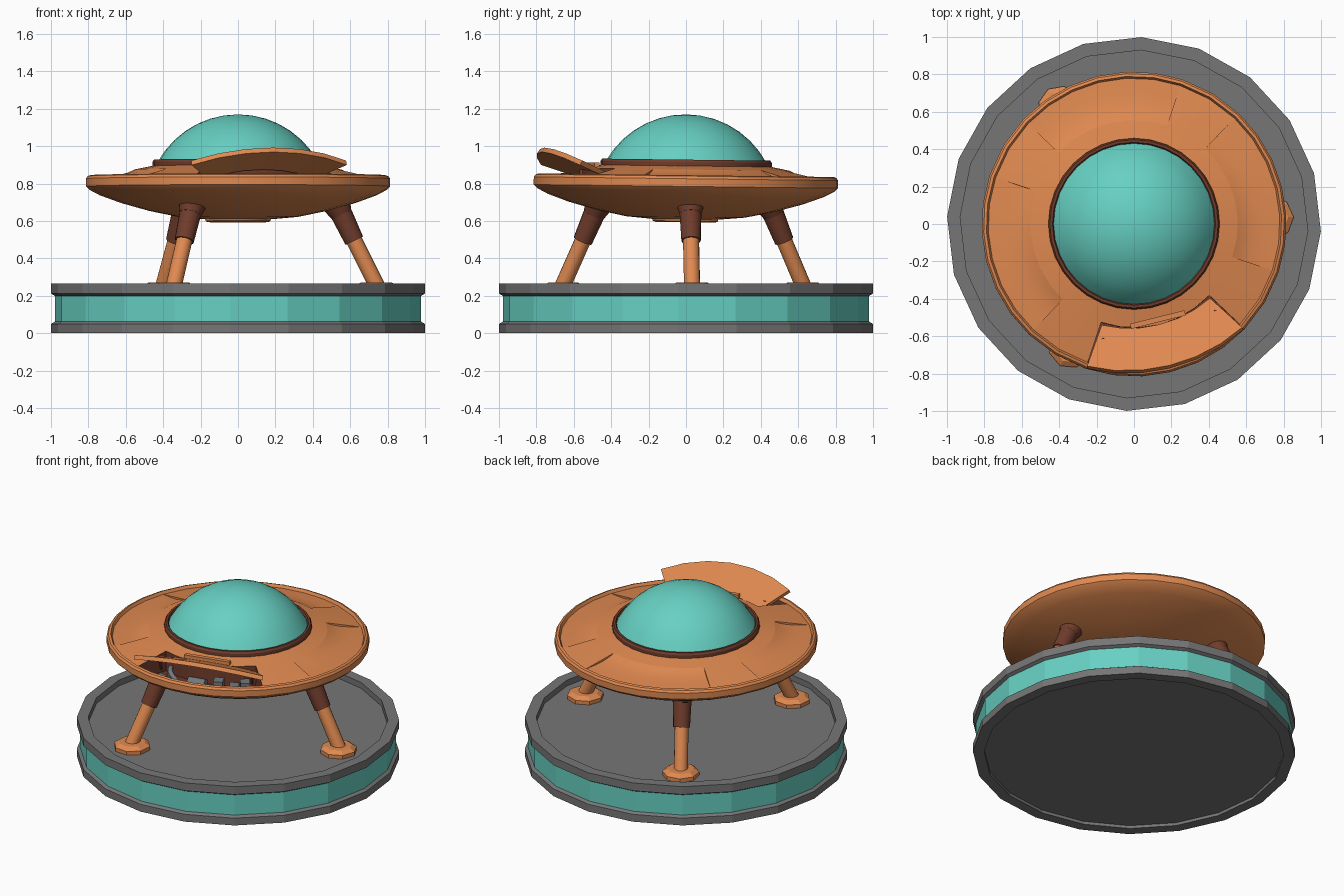
import bpy, bmesh, math
from mathutils import Matrix, Vector

if "Cube" in bpy.data.objects:
    bpy.data.objects.remove(bpy.data.objects["Cube"])


def material(name, rgb):
    m = bpy.data.materials.new(name)
    m.diffuse_color = (*rgb, 1)
    m.use_nodes = True
    m.node_tree.nodes["Principled BSDF"].inputs["Base Color"].default_value = m.diffuse_color
    return m


ORANGE = material("orange_paint", (0.74, 0.25, 0.08))
TEAL = material("teal", (0.135, 0.63, 0.54))
GRAY = material("gray", (0.18, 0.18, 0.18))
BROWN = material("dark_brown", (0.16, 0.045, 0.025))
STEEL = material("steel", (0.17, 0.19, 0.21))

# The whole saucer leans very slightly, front edge up
PIVOT = Matrix.Translation((0, 0, 0.84))
TILT = PIVOT @ Matrix.Rotation(math.radians(-0.7), 4, 'X') @ PIVOT.inverted()


def finish(name, bm, mats, smooth=None, matrix=None):
    if matrix:
        bm.transform(matrix)
    me = bpy.data.meshes.new(name)
    bm.to_mesh(me)
    bm.free()
    for m in mats:
        me.materials.append(m)
    if smooth:
        me.shade_smooth()
        me.set_sharp_from_angle(angle=math.radians(smooth))
    ob = bpy.data.objects.new(name, me)
    bpy.context.collection.objects.link(ob)
    return ob


def lathe(name, profile, angles, mats, smooth=None, matrix=None, skip=None, slots=None):
    """Spin an (r, z) profile through a full turn; r = 0 makes a pole."""
    bm = bmesh.new()
    rings = []
    for r, z in profile:
        if r == 0:
            rings.append([bm.verts.new((0, 0, z))] * len(angles))
        else:
            rings.append([bm.verts.new((r * math.cos(a), r * math.sin(a), z)) for a in angles])
    n = len(angles)
    for i in range(len(profile) - 1):
        for k in range(n):
            if skip and skip(i, k):
                continue
            q = [rings[i][k], rings[i][(k + 1) % n], rings[i + 1][(k + 1) % n], rings[i + 1][k]]
            f = bm.faces.new(list(dict.fromkeys(q)))
            if slots:
                f.material_index = slots[i]
    return finish(name, bm, mats, smooth, matrix)


def sector(name, profile, angles, mat, closed=False, smooth=30, matrix=None):
    """Sweep a profile over part of a turn, with both ends capped."""
    bm = bmesh.new()
    cols = [[bm.verts.new((r * math.cos(a), r * math.sin(a), z)) for r, z in profile] for a in angles]
    n = len(profile)
    for c, d in zip(cols, cols[1:]):
        for i in range(n if closed else n - 1):
            j = (i + 1) % n
            bm.faces.new((c[i], c[j], d[j], d[i]))
    bm.faces.new(cols[0])
    bm.faces.new(cols[-1])
    bmesh.ops.recalc_face_normals(bm, faces=bm.faces)
    bm.normal_update()
    # open trays face up
    if not closed and sum(f.normal.z * f.calc_area() for f in bm.faces) < 0:
        bmesh.ops.reverse_faces(bm, faces=bm.faces)
    return finish(name, bm, [mat], smooth, matrix)


def rod(name, a, b, r1, r2, mat, sides=16):
    a, b = Vector(a), Vector(b)
    bm = bmesh.new()
    bmesh.ops.create_cone(bm, cap_ends=True, segments=sides, radius1=r1, radius2=r2, depth=(b - a).length)
    m = Matrix.Translation((a + b) / 2) @ (b - a).to_track_quat('Z', 'Y').to_matrix().to_4x4()
    return finish(name, bm, [mat], 40, m)


def box(name, loc, size, mat, turn=0):
    bm = bmesh.new()
    bmesh.ops.create_cube(bm, size=1)
    m = Matrix.Translation(loc) @ Matrix.Rotation(turn, 4, 'Z') @ Matrix.Diagonal((*size, 1))
    return finish(name, bm, [mat], None, m)


def polar(r, deg, z):
    return (r * math.cos(math.radians(deg)), r * math.sin(math.radians(deg)), z)


def ring(n, offset=0):
    return [math.radians(offset) + math.tau * k / n for k in range(n)]


# Landing platform: two gray flanges around a teal band, recessed top and bottom
platform = [(0, 0.02), (0.93, 0.02), (0.93, 0), (1, 0), (1, 0.05), (0.98, 0.062), (0.98, 0.2),
            (1, 0.212), (1, 0.265), (0.93, 0.265), (0.93, 0.225), (0, 0.225)]
lathe("landing_platform", platform, ring(20, -2.3), [GRAY, TEAL],
      slots=[0, 0, 0, 0, 0, 1, 0, 0, 0, 0, 0])

# Saucer hull: each quadrant has six steps of panel and two steps of plain skin
START, SPAN = -18.5, 65
hull_angles = []
for q in range(4):
    a0 = START + 90 * q
    hull_angles += [math.radians(a0 + SPAN * k / 6) for k in range(6)]
    hull_angles += [math.radians(a0 + SPAN), math.radians(a0 + SPAN + 12.5)]
hull = [(0, 0.606), (0.16, 0.608), (0.32, 0.622), (0.48, 0.655), (0.63, 0.697), (0.74, 0.737),
        (0.795, 0.766), (0.815, 0.785), (0.815, 0.826), (0.805, 0.84), (0.79, 0.845), (0.78, 0.826),
        (0.555, 0.875), (0.43, 0.9)]
lathe("saucer_hull", hull, hull_angles, [ORANGE], 35, TILT,
      skip=lambda i, k: i == 11 and k % 8 < 6)
lathe("belly_plate", [(0, 0.594), (0.16, 0.594), (0.175, 0.6), (0.175, 0.615)], ring(24), [ORANGE], 30, TILT)


def arc(quadrant):
    return [math.radians(START + 90 * quadrant + SPAN * k / 6) for k in range(7)]


# Three scooped panels and one open equipment bay
scoop = [(0.78, 0.826), (0.70, 0.834), (0.64, 0.843), (0.59, 0.858), (0.555, 0.875)]
for q, side in enumerate(("right", "back", "left")):
    sector(side + "_scooped_panel", scoop, arc(q), ORANGE, smooth=40, matrix=TILT)
bay = [(0.78, 0.826), (0.775, 0.785), (0.62, 0.74), (0.555, 0.74), (0.555, 0.875)]
sector("equipment_bay", bay, arc(3), BROWN, matrix=TILT)

# Raised hatch lid, swung up around its inner edge
MID = START + 270 + SPAN / 2
hinge = Vector(polar(0.535, MID, 0.89))
axis = Vector(polar(1, MID + 90, 0))
swing = Matrix.Translation(hinge) @ Matrix.Rotation(math.radians(-34), 4, axis) @ Matrix.Translation(-hinge)
lid = [(0.555, 0.885), (0.555, 0.858), (0.795, 0.81), (0.795, 0.838)]
sector("hatch_lid", lid, arc(3), ORANGE, closed=True, matrix=swing)
box("hatch_hinge_bar", polar(0.527, MID, 0.9), (0.3, 0.028, 0.024), ORANGE, math.radians(MID + 90))
for name, d in (("left", -29), ("right", 29)):
    rod(name + "_hatch_strut", polar(0.62, MID + d, 0.79), polar(0.64, MID + d, 0.88), 0.009, 0.009, BROWN, 8)

# Machinery in the bay: bent pipe, motor drums, boxes
pipe = bpy.data.curves.new("bent_pipe", 'CURVE')
pipe.dimensions = '3D'
pipe.bevel_depth, pipe.bevel_resolution, pipe.resolution_u = 0.016, 2, 4
spline = pipe.splines.new('BEZIER')
stops = [(0.60, 260, 0.75), (0.62, 263, 0.83), (0.69, 268, 0.83), (0.69, 274, 0.77)]
spline.bezier_points.add(len(stops) - 1)
for p, s in zip(spline.bezier_points, stops):
    p.co = polar(*s)
    p.handle_left_type = p.handle_right_type = 'AUTO'
pipe.materials.append(STEEL)
bpy.context.collection.objects.link(bpy.data.objects.new("bent_pipe", pipe))
rod("motor_drum", polar(0.65, 277, 0.785), polar(0.65, 287, 0.785), 0.035, 0.035, STEEL, 12)
rod("small_drum", polar(0.72, 282, 0.8), polar(0.72, 297, 0.8), 0.016, 0.016, STEEL, 10)
for i, (r, a, h) in enumerate(((0.63, 294, 0.06), (0.66, 303, 0.045), (0.62, 309, 0.05), (0.71, 262, 0.04))):
    box("engine_block_%d" % i, polar(r, a, 0.76 + h / 2), (0.07, 0.06, h), STEEL, math.radians(a))

# Dome and its collar
R, TOP = 0.49, 1.17
cap = [(R * math.sin(t), TOP - R + R * math.cos(t)) for t in [math.radians(61.5) * k / 7 for k in range(7, 0, -1)]]
lathe("dome", cap + [(0, TOP)], ring(32), [TEAL], 35, TILT)
lathe("dome_collar", [(0.43, 0.885), (0.458, 0.885), (0.458, 0.915), (0.45, 0.928), (0.436, 0.928), (0.425, 0.905)],
      ring(32), [BROWN], 30, TILT)

# Three landing legs with sockets and foot pads
for i in range(3):
    a = 2.5 + 120 * i
    rod("leg_%d" % i, polar(0.745, a, 0.25), polar(0.6, a, 0.54), 0.043, 0.043, ORANGE)
    rod("leg_socket_%d" % i, polar(0.622, a, 0.495), polar(0.555, a, 0.635), 0.052, 0.058, BROWN)
    rod("leg_socket_top_%d" % i, polar(0.555, a, 0.635), polar(0.525, a, 0.695), 0.058, 0.078, BROWN)
    pad = Matrix.Translation(polar(0.74, a, 0)) @ Matrix.Rotation(math.radians(a), 4, 'Z')
    lathe("foot_pad_%d" % i, [(0, 0.225), (0.115, 0.225), (0.115, 0.25), (0.085, 0.27), (0, 0.272)],
          ring(8), [ORANGE], matrix=pad)
